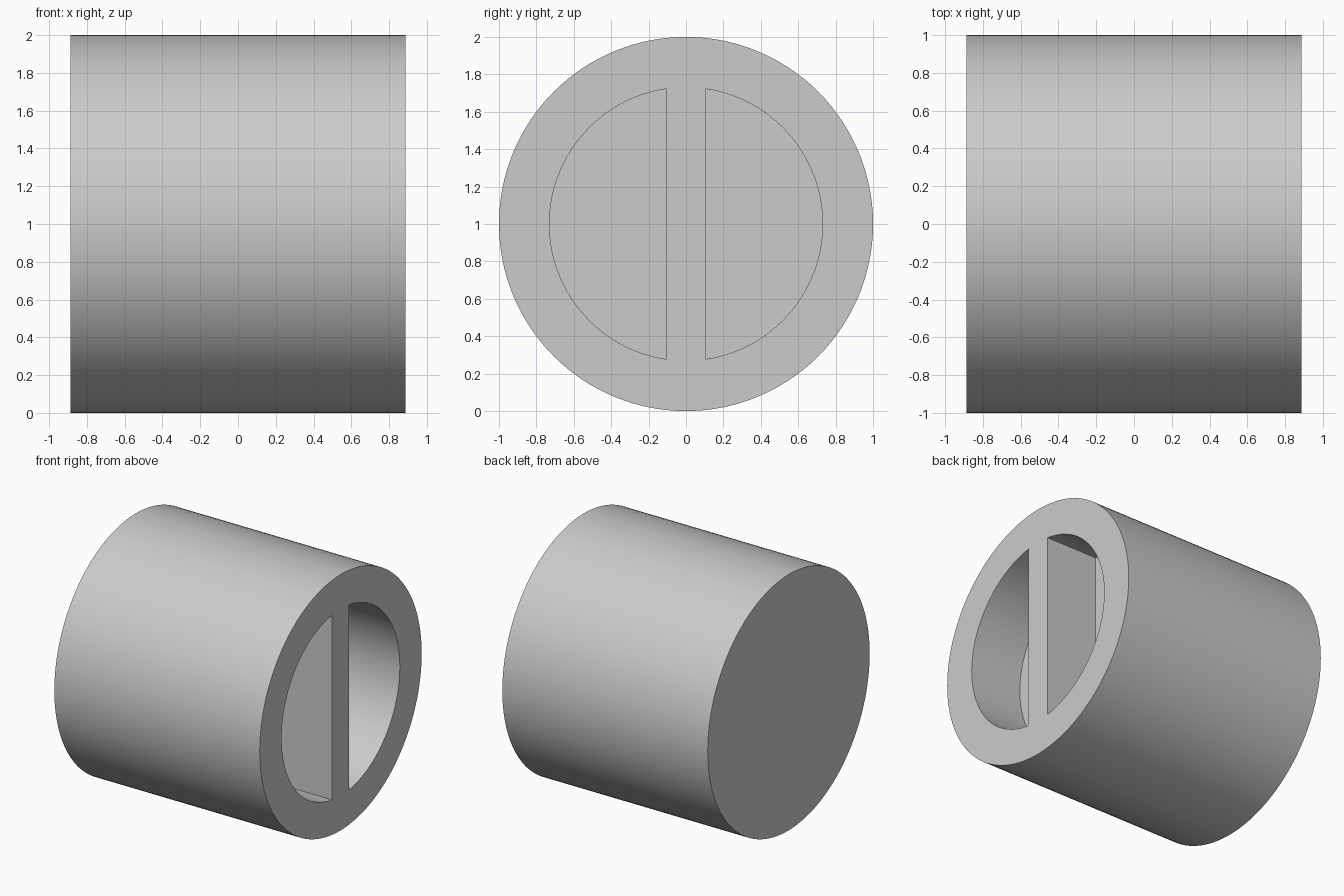
import bpy
import bmesh
from math import asin, cos, sin, pi, radians

cube = bpy.data.objects.get("Cube")
if cube:
    bpy.data.objects.remove(cube, do_unlink=True)

HALF_LENGTH = 0.888
RADIUS = 1.0
BORE_RADIUS = 0.73
HALF_BAR = 0.105
DEPTH = 0.445
SEGMENTS = 128

grey = bpy.data.materials.new("light grey")
grey.use_nodes = True
colour = (0.6, 0.6, 0.6, 1.0)
grey.diffuse_color = colour
grey.node_tree.nodes["Principled BSDF"].inputs["Base Color"].default_value = colour


def prism(name, outline, x_start, x_end):
    """Extrude a (y, z) outline along x."""
    bm = bmesh.new()
    face = bm.faces.new([bm.verts.new((x_start, y, z)) for y, z in outline])
    grown = bmesh.ops.extrude_face_region(bm, geom=[face])["geom"]
    moved = [v for v in grown if isinstance(v, bmesh.types.BMVert)]
    bmesh.ops.translate(bm, verts=moved, vec=(x_end - x_start, 0, 0))
    bmesh.ops.recalc_face_normals(bm, faces=bm.faces)
    mesh = bpy.data.meshes.new(name)
    bm.to_mesh(mesh)
    bm.free()
    mesh.materials.append(grey)
    obj = bpy.data.objects.new(name, mesh)
    bpy.context.collection.objects.link(obj)
    return obj


def arc(radius, start, end, count):
    angles = [start + (end - start) * i / count for i in range(count + 1)]
    return [(radius * cos(a), RADIUS + radius * sin(a)) for a in angles]


# Solid round body lying along x
circle = arc(RADIUS, 0, 2 * pi, SEGMENTS)[:-1]
body = prism("round_body", circle, -HALF_LENGTH, HALF_LENGTH)

# Two half-round pockets in the +x end, leaving a grip bar between them
limit = pi / 2 - asin(HALF_BAR / BORE_RADIUS)
half_round = arc(BORE_RADIUS, -limit, limit, SEGMENTS // 2)
cutters = []
for side in (-1, 1):
    outline = [(side * y, z) for y, z in half_round]
    cutter = prism("pocket_cutter", outline, HALF_LENGTH - DEPTH, HALF_LENGTH + 0.1)
    cutter.hide_render = True
    cutters.append(cutter)
    cut = body.modifiers.new("pocket", "BOOLEAN")
    cut.operation = "DIFFERENCE"
    cut.solver = "EXACT"
    cut.object = cutter

# Apply the cuts, remove the cutters and smooth the curved walls
bpy.ops.object.select_all(action="DESELECT")
body.select_set(True)
bpy.context.view_layer.objects.active = body
for name in [m.name for m in body.modifiers]:
    bpy.ops.object.modifier_apply(modifier=name)
for cutter in cutters:
    bpy.data.objects.remove(cutter, do_unlink=True)
bpy.ops.object.shade_smooth_by_angle(angle=radians(30))
